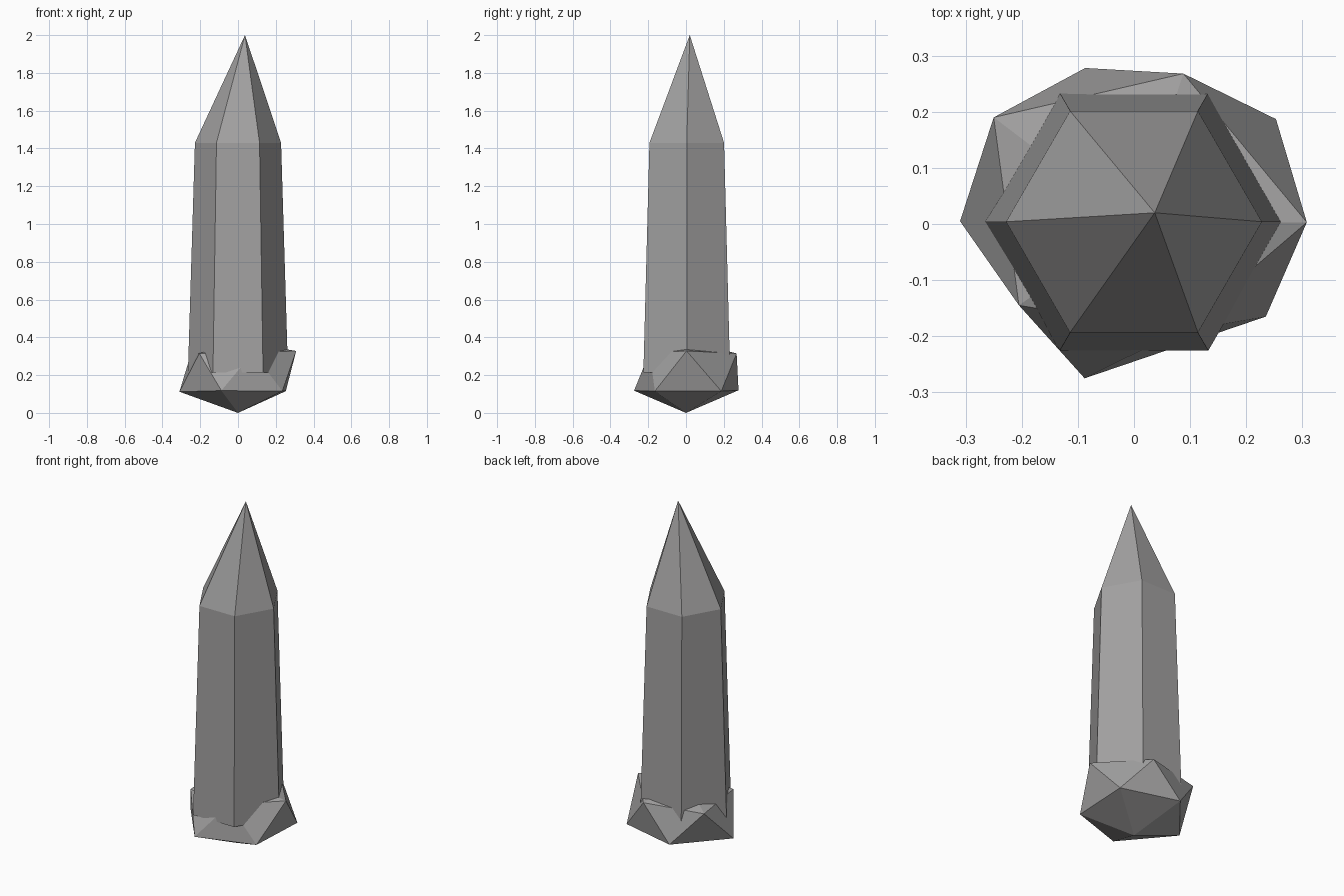
import bpy
from math import cos, sin, pi

if "Cube" in bpy.data.objects:
    bpy.data.objects.remove(bpy.data.objects["Cube"])

# One stone grey for the whole model
stone = bpy.data.materials.new("stone grey")
stone.diffuse_color = (0.36, 0.355, 0.355, 1)
stone.use_nodes = True
stone.node_tree.nodes["Principled BSDF"].inputs["Base Color"].default_value = stone.diffuse_color


def add_part(name, verts, faces):
    mesh = bpy.data.meshes.new(name)
    mesh.from_pydata(verts, [], faces)
    mesh.materials.append(stone)
    mesh.update()
    obj = bpy.data.objects.new(name, mesh)
    bpy.context.collection.objects.link(obj)
    return obj


def hexagon(radius, z):
    return [(radius * cos(i * pi / 3), 0.004 + radius * sin(i * pi / 3), z)
            for i in range(6)]


# Crystal: tapered six-sided shaft with a slightly off-centre point
verts = hexagon(0.265, 0.215) + hexagon(0.228, 1.43) + [(0.037, 0.02, 2.0)]
faces = [tuple(reversed(range(6)))]
for i in range(6):
    j = (i + 1) % 6
    faces += [(i, j, j + 6, i + 6), (i + 6, j + 6, 12)]
add_part("crystal_shaft", verts, faces)

# Base rock: irregular twenty-sided lump (bottom, lower ring, upper ring, top)
low = [(0.235, -0.165, 0.115), (0.253, 0.187, 0.115), (-0.087, 0.278, 0.12),
       (-0.31, 0.005, 0.112), (-0.088, -0.275, 0.118)]
up = [(0.308, 0.003, 0.328), (0.088, 0.268, 0.315), (-0.25, 0.19, 0.31),
      (-0.205, -0.145, 0.315), (0.08, -0.192, 0.32)]
faces = []
for i in range(5):
    j = (i + 1) % 5
    faces += [(0, 1 + j, 1 + i), (1 + i, 1 + j, 6 + i),
              (1 + j, 6 + j, 6 + i), (6 + i, 6 + j, 11)]
add_part("base_rock", [(0, 0, 0)] + low + up + [(0, 0, 0.38)], faces)
